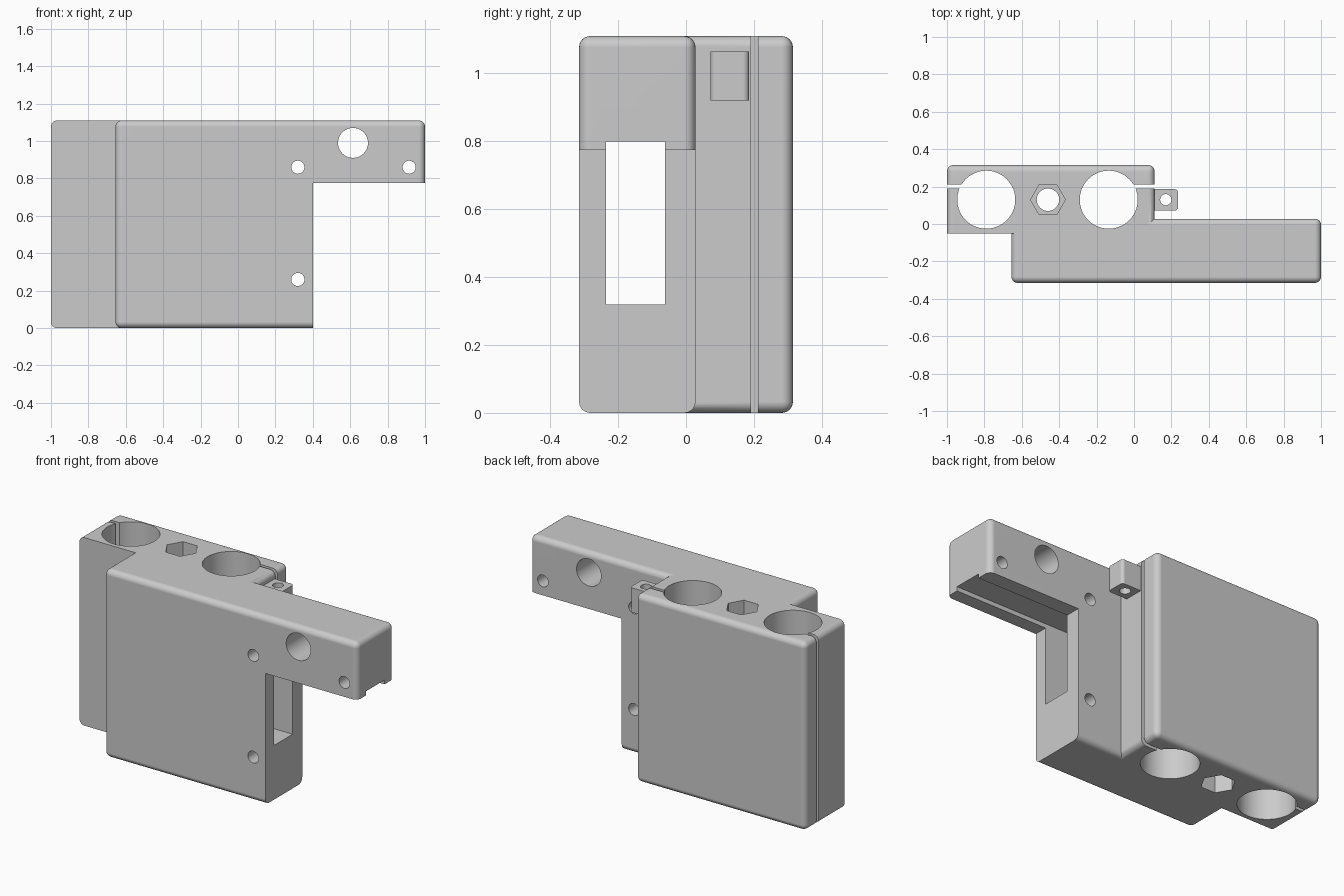
import bpy
import bmesh
import math
from mathutils import Matrix, Vector

if "Cube" in bpy.data.objects:
    bpy.data.objects.remove(bpy.data.objects["Cube"], do_unlink=True)

HEIGHT = 1.11
MID = HEIGHT / 2
ROUND = 0.033
BORE_Y = 0.13

grey = bpy.data.materials.new("plain grey")
grey.use_nodes = True
grey.diffuse_color = (0.6, 0.6, 0.6, 1)
grey.node_tree.nodes["Principled BSDF"].inputs["Base Color"].default_value = (0.6, 0.6, 0.6, 1)


def finish(name, bm):
    mesh = bpy.data.meshes.new(name)
    bmesh.ops.recalc_face_normals(bm, faces=bm.faces[:])
    bm.to_mesh(mesh)
    bm.free()
    mesh.materials.append(grey)
    obj = bpy.data.objects.new(name, mesh)
    bpy.context.scene.collection.objects.link(obj)
    return obj


def box(name, low, high, radius=0, rounded=lambda edge: True):
    """Box between two corners; edges passing the test are rounded."""
    low, high = Vector(low), Vector(high)
    bm = bmesh.new()
    bmesh.ops.create_cube(bm, size=1)
    bmesh.ops.scale(bm, vec=high - low, verts=bm.verts)
    bmesh.ops.translate(bm, vec=(low + high) / 2, verts=bm.verts)
    if radius:
        bmesh.ops.bevel(bm, geom=[e for e in bm.edges if rounded(e)], offset=radius,
                        segments=6, profile=0.5, affect='EDGES')
    return finish(name, bm)


def rod(name, centre, radius, length, axis='Z', sides=64):
    bm = bmesh.new()
    turn = Matrix.Rotation(math.pi / 2, 4, 'X') if axis == 'Y' else Matrix.Rotation(math.pi / 2, 4, 'Z')
    bmesh.ops.create_cone(bm, cap_ends=True, segments=sides, radius1=radius, radius2=radius,
                          depth=length, matrix=Matrix.Translation(centre) @ turn)
    return finish(name, bm)


def combine(target, tool, operation='DIFFERENCE'):
    """Apply a boolean and remove the tool object."""
    mod = target.modifiers.new("boolean", 'BOOLEAN')
    mod.operation, mod.solver, mod.object = operation, 'EXACT', tool
    graph = bpy.context.evaluated_depsgraph_get()
    mesh = bpy.data.meshes.new_from_object(target.evaluated_get(graph))
    target.modifiers.clear()
    target.data = mesh
    bpy.data.objects.remove(tool, do_unlink=True)


# Front housing with the arm, everything rounded before the corner is removed
body = box("carriage_body", (-0.655, -0.315, 0), (1, 0.028, HEIGHT), ROUND)
combine(body, box("corner_cutter", (0.4, -0.5, -0.2), (1.2, 0.5, 0.775)))

# Rear bearing block, square where it meets the housing
block_front = -0.05
block = box("bearing_block", (-1, block_front, 0), (0.11, 0.315, HEIGHT), ROUND,
            lambda e: any(v.co.y > block_front + 0.01 for v in e.verts)
            and abs(e.verts[0].co.y - e.verts[1].co.y) < 0.01
            or abs(e.verts[0].co.y - e.verts[1].co.y) > 0.01)
combine(body, block, 'UNION')

# Two rod bores and the clamping slits that open them to the sides
for x, slit_end in ((-0.79, -1.2), (-0.135, 0.3)):
    combine(body, rod("bore_cutter", (x, BORE_Y, MID), 0.155, 2))
    combine(body, box("slit_cutter", (min(x, slit_end), 0.191, -0.2), (max(x, slit_end), 0.212, 1.3)))

# Central bolt hole with a hexagonal pocket at each end
combine(body, rod("bolt_cutter", (-0.46, BORE_Y, MID), 0.06, 2, sides=40))
for z in (0, HEIGHT):
    pocket = rod("hex_cutter", (-0.46, BORE_Y, z), 0.093, 0.3, sides=6)
    # Put the hexagon's points on the x axis
    reach = max(v.co.x for v in pocket.data.vertices) + 0.46
    if reach < 0.09:
        about = Matrix.Translation((-0.46, BORE_Y, 0))
        pocket.data.transform(about @ Matrix.Rotation(math.pi / 6, 4, 'Z') @ about.inverted())
    combine(body, pocket)

# Lengthwise channel through the housing and under the arm
combine(body, box("channel_cutter", (-1.2, -0.235, 0.32), (1.2, -0.062, 0.8)))

# Screw holes and the larger access hole, front to back
for x, z, radius in ((0.32, 0.86, 0.035), (0.915, 0.86, 0.035), (0.32, 0.26, 0.035), (0.615, 0.99, 0.08)):
    combine(body, rod("hole_cutter", (x, 0, z), radius, 2, 'Y', 40))

# Small drilled tab beside the bearing block
tab = box("side_tab", (0.08, 0.072, 0.92), (0.235, 0.186, 1.065), 0.018,
          lambda e: all(v.co.x > 0.2 for v in e.verts)
          and abs(e.verts[0].co.z - e.verts[1].co.z) > 0.05)
combine(tab, rod("tab_hole_cutter", (0.17, BORE_Y, 1), 0.03, 1, sides=32))

# Smooth rounded edges while flat faces stay flat
for obj in (body, tab):
    bpy.ops.object.select_all(action='DESELECT')
    obj.select_set(True)
    bpy.context.view_layer.objects.active = obj
    bpy.ops.object.shade_smooth_by_angle(angle=math.radians(30))
    weighted = obj.modifiers.new("even_shading", 'WEIGHTED_NORMAL')
    weighted.keep_sharp = True
